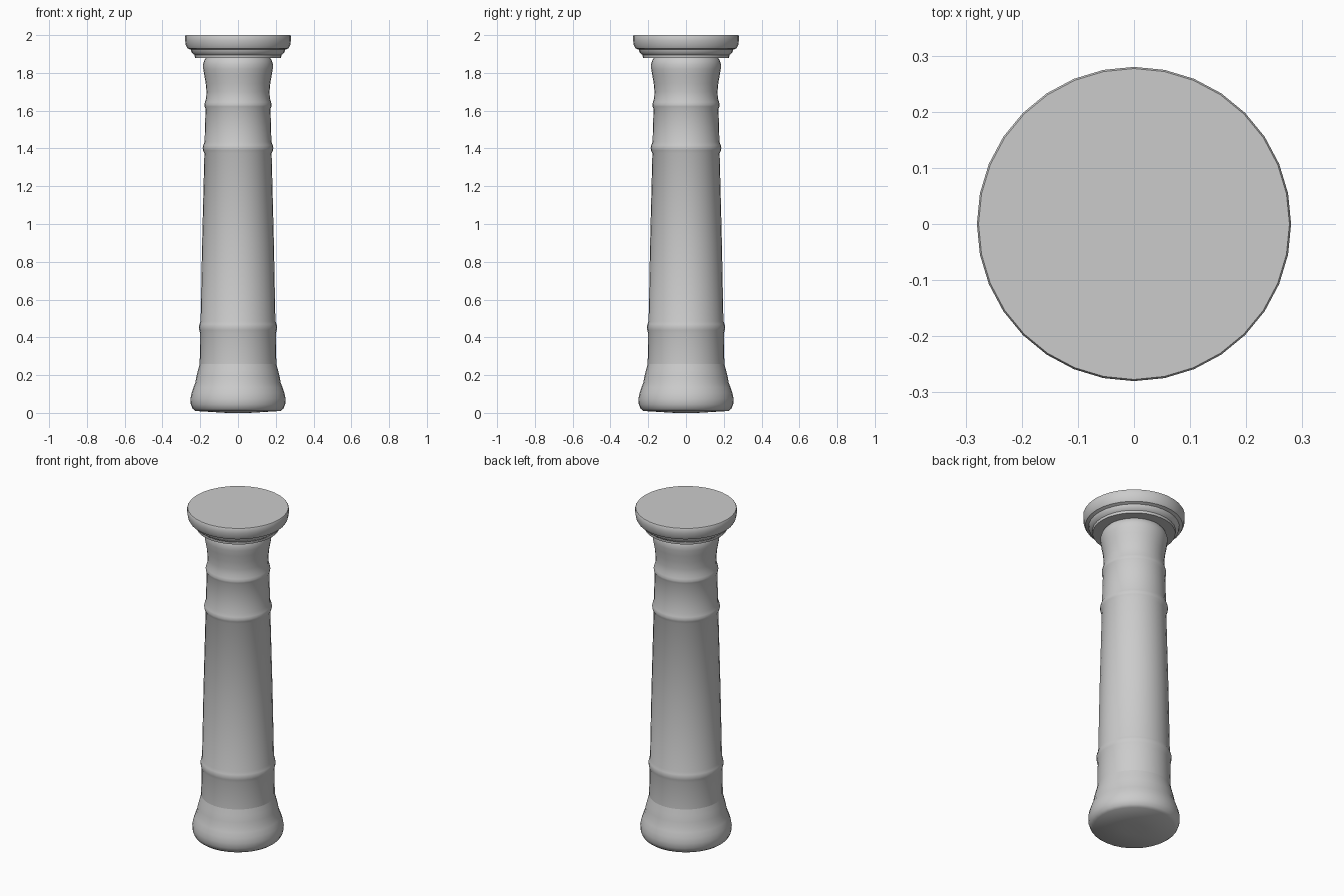
import bpy, bmesh, math

SIDES = 32


def lathe(name, profile, angle=40):
    """Revolve (radius, height) pairs about z and cap both ends."""
    bm = bmesh.new()
    rings = []
    for r, z in profile:
        rings.append([bm.verts.new((r * math.cos(2 * math.pi * i / SIDES),
                                    r * math.sin(2 * math.pi * i / SIDES), z))
                      for i in range(SIDES)])
    for low, high in zip(rings, rings[1:]):
        for i in range(SIDES):
            j = (i + 1) % SIDES
            bm.faces.new((low[i], low[j], high[j], high[i]))
    bm.faces.new(rings[0][::-1])
    bm.faces.new(rings[-1])
    mesh = bpy.data.meshes.new(name)
    bm.to_mesh(mesh)
    bm.free()
    ob = bpy.data.objects.new(name, mesh)
    bpy.context.collection.objects.link(ob)
    bpy.ops.object.select_all(action='DESELECT')
    ob.select_set(True)
    bpy.context.view_layer.objects.active = ob
    bpy.ops.object.shade_smooth_by_angle(angle=math.radians(angle))
    return ob


# Flared foot with a rounded lower edge and slightly bulging underside
lathe("column_base", [
    (0.06, 0.0), (0.225, 0.01), (0.24, 0.022), (0.25, 0.045), (0.252, 0.075),
    (0.246, 0.105), (0.236, 0.135), (0.226, 0.16), (0.221, 0.19),
    (0.212, 0.225), (0.203, 0.26)])

# Tapering shaft with three thin raised bands and a swelling neck
lathe("column_shaft", [
    (0.203, 0.26), (0.2, 0.42), (0.205, 0.438), (0.207, 0.455),
    (0.204, 0.47), (0.198, 0.485), (0.19, 0.9), (0.178, 1.375),
    (0.185, 1.39), (0.187, 1.403), (0.184, 1.417), (0.177, 1.435),
    (0.172, 1.61), (0.177, 1.622), (0.178, 1.632), (0.175, 1.645),
    (0.169, 1.665), (0.167, 1.70), (0.171, 1.745), (0.178, 1.785),
    (0.184, 1.82), (0.185, 1.845), (0.178, 1.868), (0.165, 1.885)])

# Stepped round capital
lathe("column_capital", [
    (0.228, 1.88), (0.23, 1.895), (0.246, 1.908), (0.25, 1.923),
    (0.268, 1.93), (0.276, 1.945), (0.28, 1.97), (0.28, 1.995), (0.277, 2.0)])
